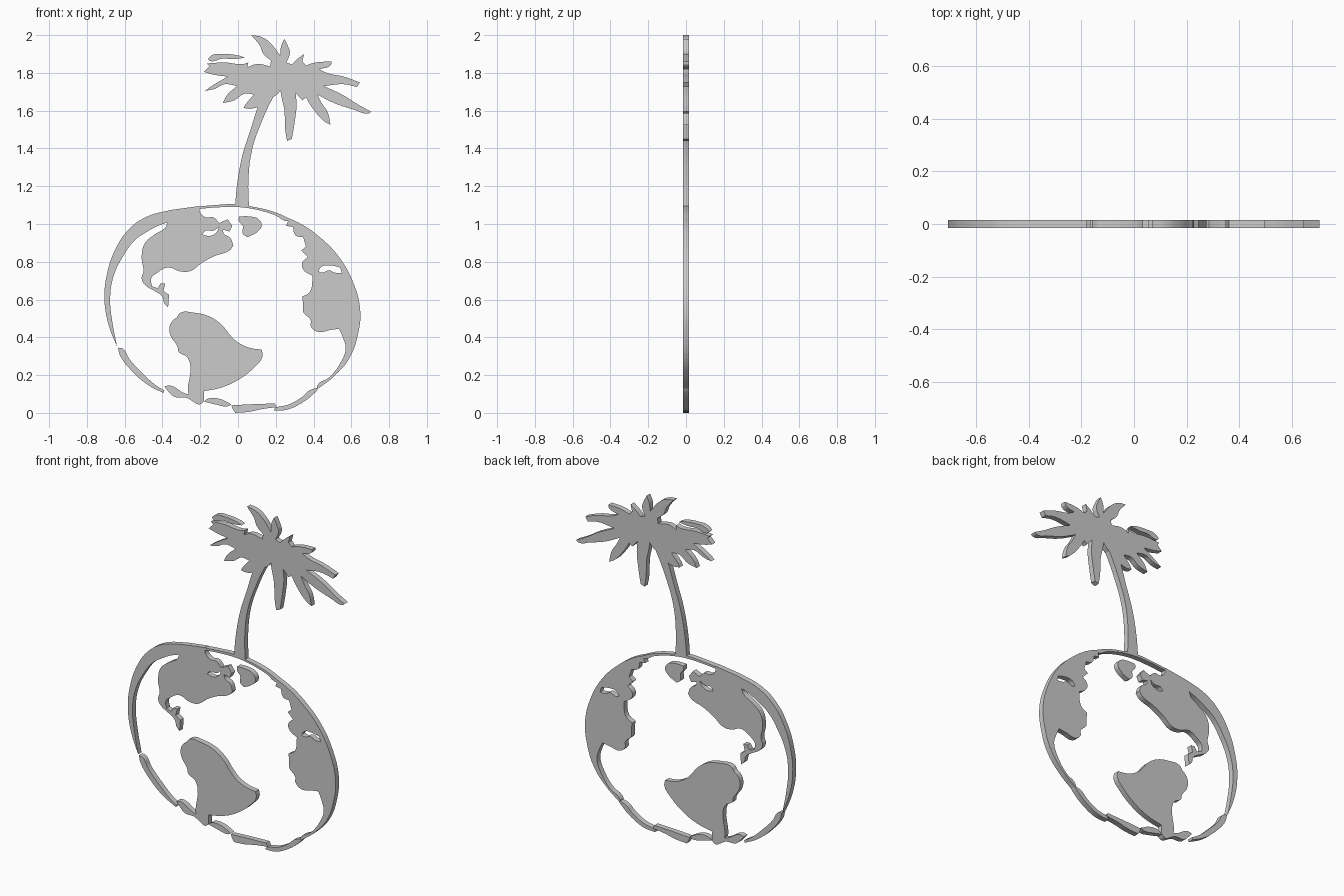
import bpy
from math import pi, radians
from mathutils import Vector

THICK = 0.032


def add_loop(curve, pts):
    """Closed outline in hundredths of a unit; sharp turns stay corners, the rest is smooth."""
    v = [Vector((x, z)) / 100 for x, z in pts]
    n = len(v)
    s = curve.splines.new('BEZIER')
    s.bezier_points.add(n - 1)
    s.use_cyclic_u = True
    s.use_smooth = False
    s.resolution_u = 5
    for p, c in zip(s.bezier_points, v):
        p.co = (c.x, c.y, 0)
    for i, p in enumerate(s.bezier_points):
        turn = abs((v[i] - v[i - 1]).angle_signed(v[(i + 1) % n] - v[i]))
        p.handle_left_type = p.handle_right_type = 'VECTOR' if turn > radians(58) else 'AUTO'


def plate(name, outline, *holes):
    """Upright flat plate cut from an outline, with optional holes."""
    c = bpy.data.curves.new(name, 'CURVE')
    c.dimensions = '2D'
    c.fill_mode = 'BOTH'
    c.extrude = THICK / 2
    for loop in (outline, *holes):
        add_loop(c, loop)
    ob = bpy.data.objects.new(name, c)
    bpy.context.collection.objects.link(ob)
    ob.rotation_euler.x = pi / 2
    bpy.ops.object.select_all(action='DESELECT')
    ob.select_set(True)
    bpy.context.view_layer.objects.active = ob
    bpy.ops.object.convert(target='MESH')


# Globe rim
plate("rim_left", [
    (-64, 35), (-68.5, 46.5), (-70.7, 60), (-69.5, 73), (-65, 86.5), (-57.5, 97.5), (-48, 104),
    (-35, 107.5), (-35, 102), (-37, 101), (-42.5, 99), (-48, 96), (-54.5, 91.5), (-60.5, 83.5),
    (-66, 72), (-67.7, 60), (-66.5, 48)])
plate("rim_top", [
    (-20.5, 109.3), (-12.5, 110), (-1.5, 110.5), (8.5, 109), (19.5, 106.3), (28, 102.5),
    (26, 101.5), (20, 104.5), (14, 106.5), (6, 108.3), (-1.5, 109), (-12.5, 108.7), (-20.3, 108)])
plate("rim_lower_left", [
    (-63.5, 34.5), (-61, 34), (-57.5, 28.5), (-50.5, 21), (-44, 15), (-39, 11.8), (-39.5, 10.5),
    (-48, 15), (-56, 22), (-62.5, 30.5)])
plate("rim_bottom", [
    (-3.5, 4), (6, 4.5), (19.5, 5), (20.5, 3), (12.5, 2), (6, 0.6), (-1.5, 0), (-3, 2.5)])
plate("rim_lower_right", [
    (19.5, 2.3), (27, 4.5), (34, 8.5), (38, 12), (43, 13.5), (41, 11), (32.5, 4.5),
    (25, 1.5), (19, 1.2)])
plate("rim_bottom_small", [
    (-18, 6), (-16, 7.5), (-10, 7.5), (-3.5, 4.5), (-5.5, 3.5), (-12, 4.5)])

# Land masses
plate("north_land", [
    (-20.5, 109.5), (-20, 106), (-17, 103.5), (-13, 103.5), (-10, 100.5), (-5.5, 102.5),
    (-3, 99), (-4.5, 96), (-8, 97), (-7.5, 95), (-4, 92.5), (-2.5, 88.5), (-4.5, 86),
    (-12.5, 83), (-19, 79.5), (-25.5, 75), (-31, 75), (-37, 77), (-43, 74), (-46, 71),
    (-45.5, 67), (-42.5, 66), (-41, 68.5), (-38.5, 68.5), (-39.5, 64.5), (-36.5, 62.5),
    (-37, 56), (-39, 58), (-40, 61.5), (-44, 64.5), (-49, 67.5), (-51, 71), (-50, 75),
    (-51, 82), (-49.5, 89.5), (-44, 94.5), (-38.5, 98), (-37, 101), (-35, 102), (-35, 107.5)],
    [(-19, 94.5), (-17, 96.5), (-13, 96.5), (-10, 98.5), (-11.5, 95.5), (-15, 93.7)])
plate("north_island", [
    (0.5, 104), (6, 104), (11, 102.5), (12.5, 99), (10.5, 96), (5, 93), (2.5, 95),
    (2.5, 99), (0.5, 101.5)])
plate("south_land", [
    (-32.5, 50.5), (-30.5, 53), (-23, 53), (-15, 51), (-8.5, 46.5), (-4, 41), (0, 37.3),
    (6, 34.5), (12.5, 33.5), (13, 30), (8.5, 24), (1, 18), (-8.5, 13.5), (-18, 11.5),
    (-18, 6), (-20.5, 4.5), (-23, 5.5), (-25.7, 8), (-25.3, 25.5), (-27, 29.5), (-31.5, 32.5),
    (-32, 35), (-35.5, 40.5), (-36.3, 45), (-34.5, 49)])
plate("polar_land", [
    (-39, 14), (-36, 14.5), (-28.5, 10.5), (-25, 9.5), (-24.5, 6.5), (-27.5, 8), (-33.5, 8.5),
    (-37, 11.5)])
plate("east_land", [
    (20, 105.5), (32.5, 100.5), (43, 93.3), (53.5, 82.5), (61, 69), (64.7, 54.5), (63.5, 41.5),
    (59, 29), (51, 19.5), (42, 12.5), (42, 14.5), (48.5, 19), (54.5, 27), (57, 34), (55.5, 40),
    (53.5, 44.5), (49.5, 44), (42, 43), (38.5, 46), (38.5, 49), (34.5, 53.5), (34.5, 57),
    (34, 61.5), (38, 64), (39.5, 72.5), (34.5, 76), (34, 79.5), (37, 82.5), (33.5, 86),
    (36, 88), (34.5, 93), (30.5, 94), (29, 98.5), (25.5, 99), (26.5, 101.5)],
    [(42.5, 75), (44.5, 77.5), (49.5, 78), (54, 77), (55, 74), (51, 74.3), (48.5, 75.5),
     (44.5, 74.3)])

# Palm tree
plate("trunk", [
    (-1.5, 109.5), (-0.5, 121), (2.5, 137), (7, 151), (10.5, 162), (15, 172), (21, 171),
    (18, 166), (12.5, 154), (7.5, 139.5), (5.5, 123), (5.8, 109)])
plate("fronds_left", [
    (22.5, 171), (17, 166), (10.5, 162), (6, 161), (3, 161.5), (4.5, 164), (8.5, 168.5),
    (3.5, 169), (-2, 165.5), (-8, 164), (-6, 168), (-0.5, 173), (-7, 174), (-12.5, 171.5),
    (-17.5, 170.5), (-14, 173), (-5.5, 178), (-12.5, 179), (-18, 180.5), (-15, 183.5),
    (-16.5, 185), (-7, 185.5), (2.5, 184.7), (5.5, 185.5), (5, 183), (10, 184.7), (17, 183.5),
    (17.5, 186.5), (13.5, 190), (11.5, 194.5), (7, 200), (12.5, 199), (17.5, 195.5),
    (21, 191), (22.5, 189)])
plate("fronds_right", [
    (22.5, 189), (22.8, 194), (24.5, 198), (26.3, 194.5), (27.5, 190.5), (25.5, 185.5),
    (28.5, 184.5), (31, 187), (35, 190), (34, 186), (36, 184), (41, 185.5), (49.5, 186),
    (49, 184), (43, 182), (47, 180), (56, 178), (64.5, 175), (63, 172.5), (56, 174),
    (45.5, 173), (56, 168), (64, 163), (70.5, 159.5), (69, 158.5), (61.5, 160.5), (51, 164),
    (42, 168.5), (44, 164.5), (47.5, 159), (49, 152.5), (45.5, 154.5), (39, 162), (36, 167),
    (34, 165.5), (30.5, 169.5), (31, 163), (30, 154), (28.5, 145), (26, 144), (25, 150),
    (24.5, 160.5), (23, 167.5), (22.5, 171)])
plate("frond_loose", [
    (-16, 187.5), (-13.5, 189.5), (-7, 190), (1, 189), (3.5, 188), (-2, 187.3), (-8.5, 187.5),
    (-14.5, 186.2)])
